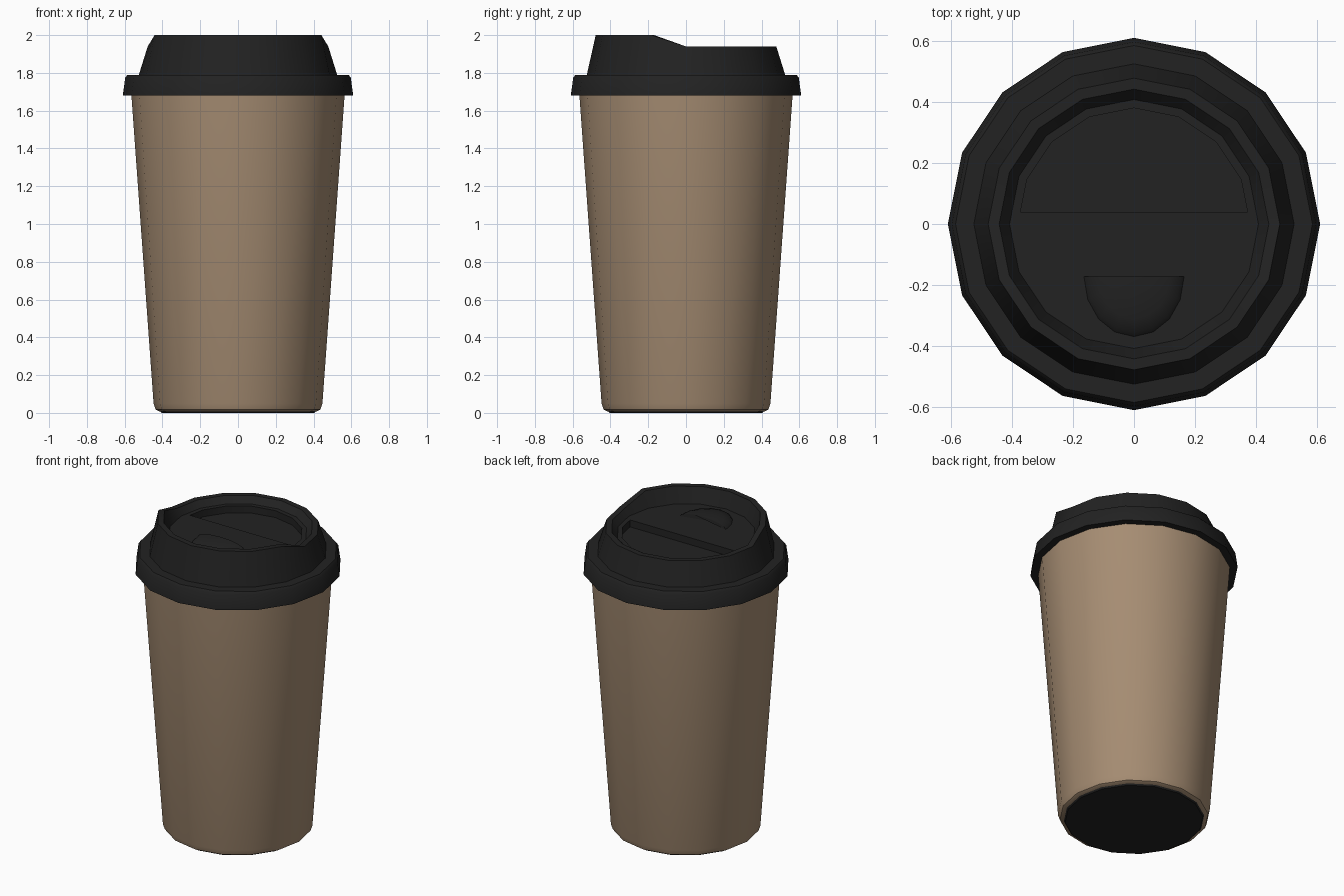
import bpy, bmesh, math

if "Cube" in bpy.data.objects:
    bpy.data.objects.remove(bpy.data.objects["Cube"])

N = 16  # sides of every ring


def material(name, rgb):
    m = bpy.data.materials.new(name)
    m.diffuse_color = (*rgb, 1)
    m.use_nodes = True
    m.node_tree.nodes["Principled BSDF"].inputs["Base Color"].default_value = m.diffuse_color
    return m


kraft = material("kraft_brown", (0.38, 0.265, 0.17))
black = material("matte_black", (0.016, 0.016, 0.016))


def finish(name, bm, mat):
    bmesh.ops.recalc_face_normals(bm, faces=bm.faces)
    me = bpy.data.meshes.new(name)
    bm.to_mesh(me)
    bm.free()
    ob = bpy.data.objects.new(name, me)
    bpy.context.collection.objects.link(ob)
    me.materials.append(mat)
    return ob


def smooth(ob):
    bpy.ops.object.select_all(action='DESELECT')
    ob.select_set(True)
    bpy.context.view_layer.objects.active = ob
    bpy.ops.object.shade_smooth_by_angle(angle=math.radians(32))


def revolve(name, profile, mat, lift=lambda i, a: 0.0):
    """Closed 16-sided lathe; lift raises single points of a ring."""
    bm = bmesh.new()
    rings = []
    for i, (r, z) in enumerate(profile):
        ring = []
        for k in range(N):
            a = math.tau * k / N
            ring.append(bm.verts.new((r * math.cos(a), r * math.sin(a), z + lift(i, a))))
        rings.append(ring)
    for lo, hi in zip(rings, rings[1:]):
        for k in range(N):
            j = (k + 1) % N
            bm.faces.new((lo[k], lo[j], hi[j], hi[k]))
    bm.faces.new(rings[0][::-1])
    bm.faces.new(rings[-1])
    return finish(name, bm, mat)


# paper cup body and its dark base
cup = revolve("cup_body", [(0.418, 0.008), (0.436, 0.018), (0.447, 0.05), (0.565, 1.69)], kraft)
smooth(cup)
base = revolve("cup_base", [(0.405, 0), (0.417, 0.012)], black)
smooth(base)

# lid: rim band, step, tapered wall whose lip stands higher at the front, sunken floor
lid_profile = [(0.572, 1.68), (0.61, 1.68), (0.597, 1.775), (0.585, 1.79), (0.525, 1.79),
               (0.478, 1.94), (0.442, 1.94), (0.408, 1.90)]
lid = revolve("lid", lid_profile, black,
              lambda i, a: 0.06 if i in (5, 6) and math.sin(a) < -0.1 else 0.0)

# half-round recess at the back of the lid floor
r, y0 = 0.38, 0.04
outline = [(0.372, y0)]
outline += [(r * math.cos(math.tau * k / N), r * math.sin(math.tau * k / N)) for k in range(1, 8)]
outline += [(-0.372, y0)]
bm = bmesh.new()
face = bm.faces.new([bm.verts.new((x, y, 1.855)) for x, y in outline])
ext = bmesh.ops.extrude_face_region(bm, geom=[face])
top = [v for v in ext["geom"] if isinstance(v, bmesh.types.BMVert)]
bmesh.ops.translate(bm, verts=top, vec=(0, 0, 0.2))
cutter = finish("recess_cutter", bm, black)
cutter.hide_render = True
mod = lid.modifiers.new("recess", 'BOOLEAN')
mod.operation = 'DIFFERENCE'
mod.solver = 'EXACT'
mod.object = cutter
bpy.context.view_layer.objects.active = lid
bpy.ops.object.modifier_apply(modifier=mod.name)
bpy.data.objects.remove(cutter)
smooth(lid)

# raised half-dome at the drinking side, flat face towards the back
bm = bmesh.new()
bmesh.ops.create_uvsphere(bm, u_segments=16, v_segments=8, radius=1)
for cut in ((0, 1, 0), (0, 0, -1)):
    bmesh.ops.bisect_plane(bm, geom=bm.verts[:] + bm.edges[:] + bm.faces[:],
                           plane_co=(0, 0, 0), plane_no=cut, clear_outer=True)
bmesh.ops.holes_fill(bm, edges=[e for e in bm.edges if e.is_boundary])
for v in bm.verts:
    v.co = (v.co.x * 0.165, -0.172 + v.co.y * 0.198, 1.899 + v.co.z * 0.04)
back = [v for v in bm.verts if v.co.y > -0.173]
back.sort(key=lambda v: math.atan2(v.co.z - 1.899, v.co.x))
if not any(len(f.verts) > 6 and f.normal.y > 0.5 for f in bm.faces):
    try:
        bm.faces.new(back)
    except ValueError:
        pass
dome = finish("sip_bump", bm, black)
smooth(dome)
